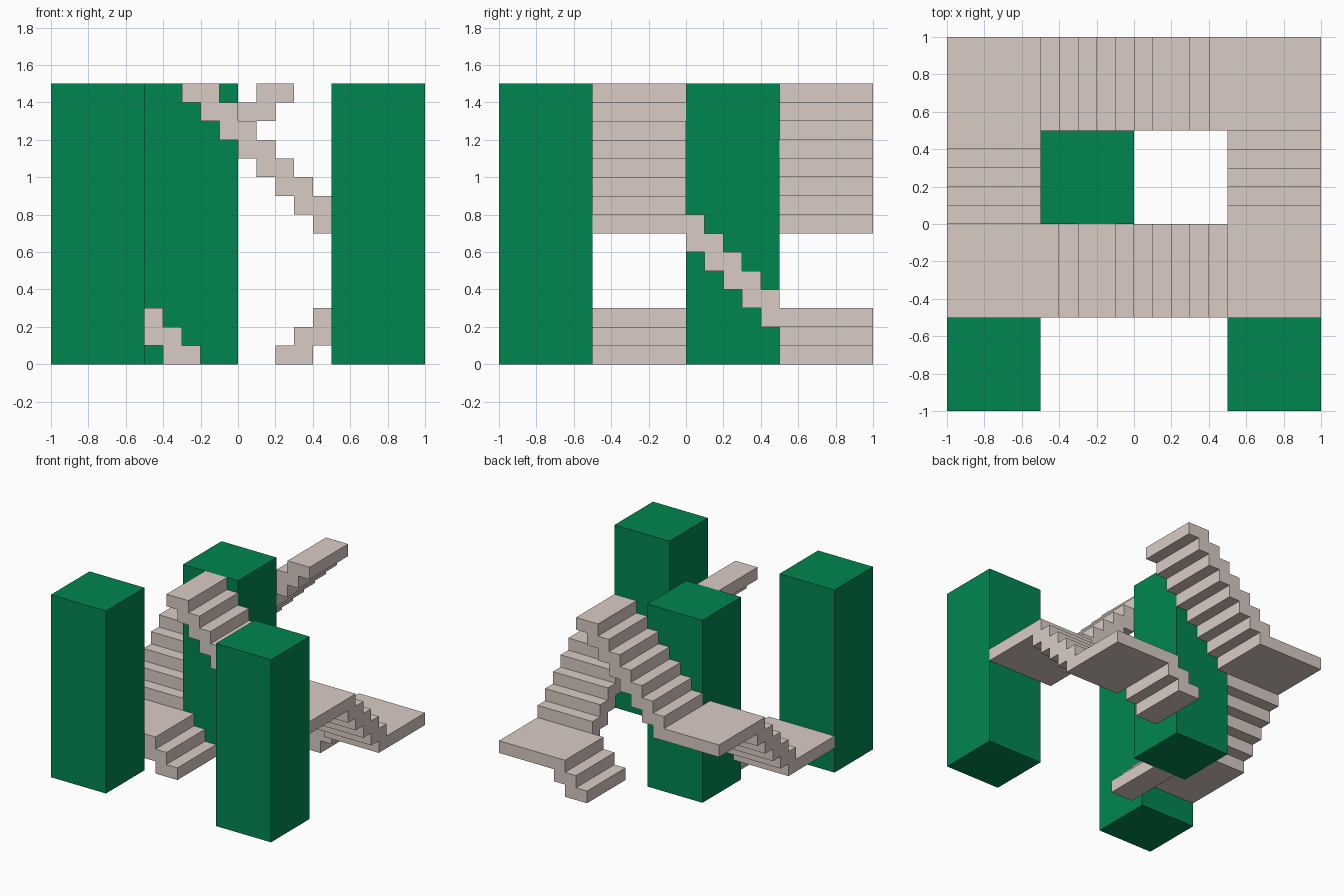
import bpy, bmesh
from mathutils import Vector

cube = bpy.data.objects.get("Cube")
if cube:
    bpy.data.objects.remove(cube, do_unlink=True)


def material(name, rgb):
    m = bpy.data.materials.new(name)
    m.use_nodes = True
    m.diffuse_color = (*rgb, 1)
    bsdf = next(n for n in m.node_tree.nodes if n.type == 'BSDF_PRINCIPLED')
    bsdf.inputs["Base Color"].default_value = (*rgb, 1)
    return m


GREEN = material("pillar green", (0.0, 0.24, 0.08))
STONE = material("warm stone", (0.7, 0.6, 0.55))
STEP = 0.1      # rise and going of every step
MID_Y = 0.25    # the staircase turns about this line


def prism(name, points, offset, mat):
    """Extrude a flat outline of 3D points by an offset vector."""
    bm = bmesh.new()
    face = bm.faces.new([bm.verts.new(p) for p in points])
    ext = bmesh.ops.extrude_face_region(bm, geom=[face])
    verts = [g for g in ext["geom"] if isinstance(g, bmesh.types.BMVert)]
    bmesh.ops.translate(bm, vec=Vector(offset), verts=verts)
    bmesh.ops.recalc_face_normals(bm, faces=bm.faces)
    mesh = bpy.data.meshes.new(name)
    bm.to_mesh(mesh)
    bm.free()
    mesh.materials.append(mat)
    obj = bpy.data.objects.new(name, mesh)
    bpy.context.collection.objects.link(obj)


def stair_profile(start, direction, z, count):
    """Sawtooth outline, stepped above and below, climbing along direction."""
    upper, lower = [], []
    for i in range(count):
        for level in (i, i + 1):
            h = z + STEP * level
            upper.append((start + direction * STEP * i, h))
            lower.append((start + direction * STEP * (i + 2), h))
    return upper + lower[::-1]


# Pillars
for name, x, y in (("front_right_pillar", -1, -1),
                   ("front_left_pillar", 0.5, -1),
                   ("middle_pillar", -0.5, 0)):
    base = [(x, y, 0), (x + 0.5, y, 0), (x + 0.5, y + 0.5, 0), (x, y + 0.5, 0)]
    prism(name, base, (0, 0, 1.5), GREEN)

# Landing outline with a tread-wide tongue on its two stair sides
LANDING = [(0.4, -0.5), (1, -0.5), (1, 0.1), (0.5, 0.1), (0.5, 0), (0.4, 0)]

# Staircase halves: the back one is the front one turned half a circle
for s, half in ((1, "front"), (-1, "back")):
    def place(x, y, z):
        return (s * x, MID_Y + s * (y - MID_Y), z)

    # High and low landings
    prism(half + "_high_landing", [place(x, y, 0.7) for x, y in LANDING],
          (0, 0, STEP), STONE)
    prism(half + "_low_landing", [place(-x, y, 0.2) for x, y in LANDING],
          (0, 0, STEP), STONE)

    # Long flight to the top, and short flight up from the ground
    for name, start, z, count in (("_top_flight", 0.5, 0.8, 7),
                                  ("_ground_flight", -0.2, 0.0, 2)):
        prism(half + name,
              [place(x, -0.5, h) for x, h in stair_profile(start, -1, z, count)],
              (0, 0.5 * s, 0), STONE)

    # Side flight joining the other half's low landing to this high landing
    prism(half + "_side_flight",
          [place(0.5, y, h) for y, h in stair_profile(0.5, -1, 0.3, 4)],
          (0.5 * s, 0, 0), STONE)
